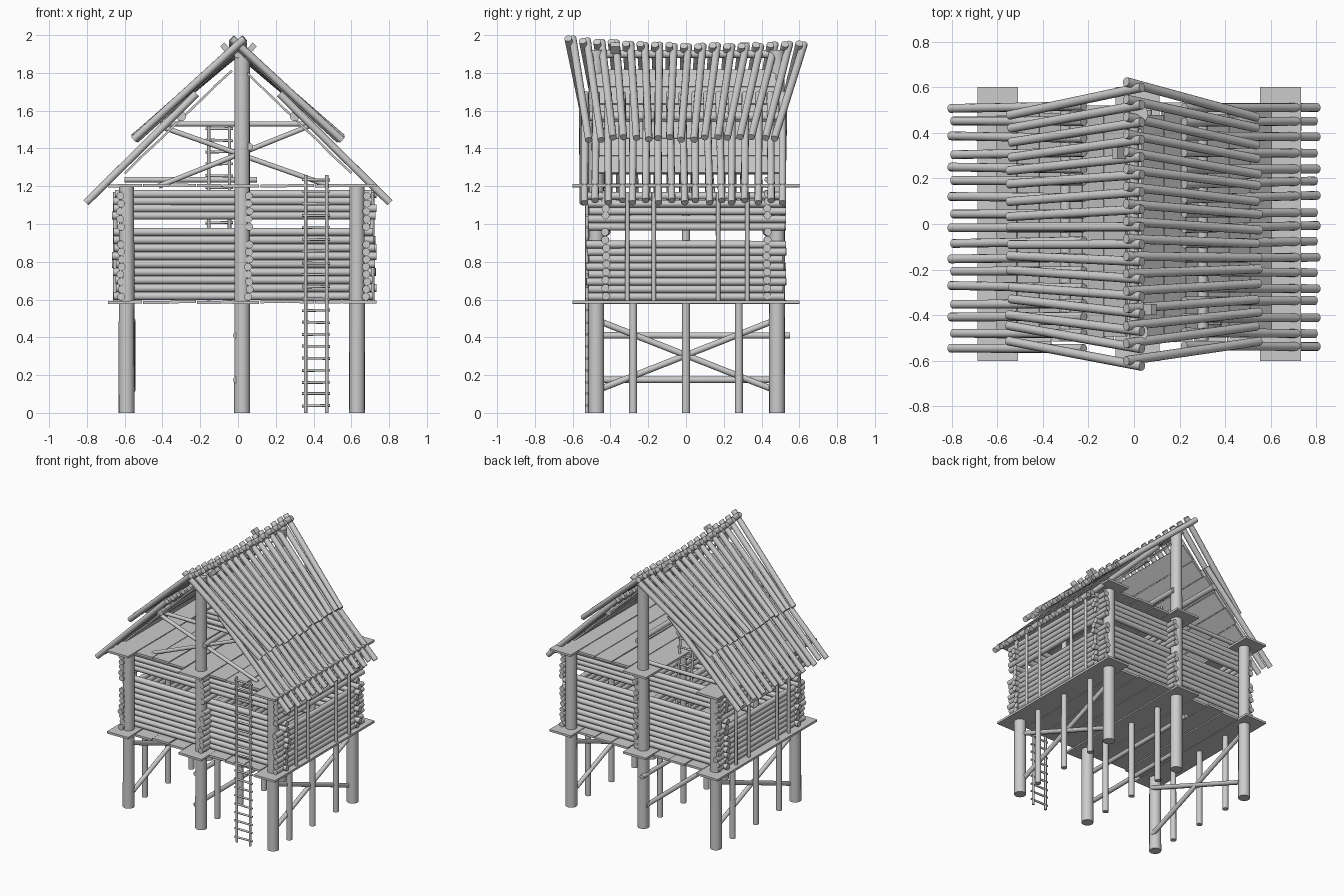
import bpy, bmesh, random
from mathutils import Vector, Matrix

if "Cube" in bpy.data.objects:
    bpy.data.objects.remove(bpy.data.objects["Cube"])

random.seed(4)


def jit(a):
    return random.uniform(-a, a)


def finish(name, bm):
    me = bpy.data.meshes.new(name)
    bm.to_mesh(me)
    bm.free()
    ob = bpy.data.objects.new(name, me)
    bpy.context.collection.objects.link(ob)
    return ob


def logs(name, rods, sides=12):
    """One object made of round logs, each given as (start, end, radius)."""
    bm = bmesh.new()
    for p, q, r in rods:
        p, q = Vector(p), Vector(q)
        d = q - p
        m = Matrix.Translation((p + q) / 2) @ d.to_track_quat('Z', 'Y').to_matrix().to_4x4()
        bmesh.ops.create_cone(bm, cap_ends=True, segments=sides, radius1=r,
                              radius2=r * 0.96, depth=d.length, matrix=m)
    for f in bm.faces:
        f.smooth = len(f.verts) == 4
    for e in bm.edges:
        e.smooth = all(f.smooth for f in e.link_faces)
    return finish(name, bm)


def boards(name, items):
    """One object made of boxes, each given as (centre, size, tilt about y)."""
    bm = bmesh.new()
    for c, s, tilt in items:
        m = Matrix.Translation(c) @ Matrix.Rotation(tilt, 4, 'Y') @ Matrix.Diagonal((*s, 1))
        bmesh.ops.create_cube(bm, size=1, matrix=m)
    return finish(name, bm)


ROWS = (-0.59, 0.022, 0.63)

# Main posts: short at the corners, tall under the ridge
logs("main_posts", [((x, y, 0), (x, y, 1.92 if i == 1 else 1.2), 0.042)
                    for i, x in enumerate(ROWS) for y in (-0.475, 0.482)], 16)

# Thin stilts under the floor, the middle ones carry the loft
logs("stilts", [((x, y, 0), (x, y, 1.2 if y == 0 else 0.59), 0.021)
                for x in ROWS for y in (-0.28, 0, 0.28)])

# Cross braces on the outer rows, level rails on the middle row
braces = []
for x in (-0.56, 0.612):
    braces += [((x, -0.47, 0.12), (x, 0.47, 0.49), 0.017),
               ((x, -0.47, 0.49), (x, 0.47, 0.12), 0.017)]
braces += [((-0.01, -0.5, 0.41), (-0.01, 0.55, 0.41), 0.017),
           ((-0.01, -0.5, 0.175), (-0.01, 0.5, 0.175), 0.017)]
logs("stilt_braces", braces)


# Floor and loft planks
def deck(name, z, hatch):
    edges = (-0.69, -0.505, -0.36, -0.22, -0.085, 0.115, 0.26, 0.405, 0.55, 0.735)
    items = []
    for i, (a, b) in enumerate(zip(edges, edges[1:])):
        wide = i in (0, 4, 8)
        y0 = -0.6 if wide else -0.525 + jit(0.012)
        y1 = 0.6 if wide else 0.525 + jit(0.012)
        if hatch and i in (1, 2, 3):
            y1 = 0.1
        items.append((((a + b) / 2, (y0 + y1) / 2, z + jit(0.003)),
                      (b - a - 0.006, y1 - y0, 0.016), jit(0.012)))
    boards(name, items)


deck("floor_planks", 0.587, False)
deck("loft_planks", 1.203, True)

# Log walls with a long viewing gap
front_z = [0.618 + 0.0425 * i for i in range(9)] + [1.045 + 0.038 * i for i in range(4)]
side_z = [0.615 + 0.0395 * i for i in range(8)] + [0.985 + 0.041 * i for i in range(5)]
for name, y in (("front_wall", -0.425), ("back_wall", 0.43)):
    logs(name, [((-0.655 + jit(0.012), y + jit(0.004), z), (0.72 + jit(0.014), y + jit(0.004), z),
                 0.0215) for z in front_z])
for name, x in (("left_wall", -0.62), ("right_wall", 0.68), ("middle_wall", 0.058)):
    logs(name, [((x + jit(0.005), -0.522 + jit(0.01), z), (x + jit(0.005), 0.522 + jit(0.01), z),
                 0.0205) for z in side_z])

# Upright battens on the side walls
logs("wall_battens", [((x, y, 0.59), (x, y, 1.17), 0.012)
                      for x in (-0.65, 0.71) for y in (-0.31, -0.17, 0.17, 0.325)])

# Gable bracing at the front and low rail at the back
logs("gable_braces", [((-0.41, -0.43, 1.53), (0.38, -0.43, 1.53), 0.014),
                      ((-0.42, -0.44, 1.2), (0.38, -0.44, 1.52), 0.014),
                      ((-0.39, -0.42, 1.51), (0.46, -0.42, 1.21), 0.014),
                      ((-0.6, 0.43, 1.235), (0.1, 0.43, 1.235), 0.015)])

# Ridge beam, purlins and eave beams
beams = [((0.0, -0.52, 1.9), (0.0, 0.52, 1.9), 0.022),
         ((0.06, -0.5, 1.41), (0.06, 0.5, 1.41), 0.02)]
for s in (-1, 1):
    beams.append(((s * 0.3, -0.51, 1.57), (s * 0.3, 0.51, 1.57), 0.026))
logs("roof_beams", beams)

# Roof: boards below, then a lower and an upper layer of poles on both slopes
N = 17
sheath, lower, upper = [], [], []
for s in (-1, 1):
    for i in range(6):
        x = 0.08 + 0.095 * i
        sheath.append(((s * x, jit(0.015), 1.845 - 0.96 * x), (0.128, 0.98, 0.012),
                       s * (0.765 + jit(0.03))))
    for i in range(N):
        t = 2 * i / (N - 1) - 1
        sag = 0.022 * t * t - 0.012 * t - 0.02
        shift = s * 0.012
        upper.append(((-s * 0.035, 0.612 * t + shift, 1.965 + sag + jit(0.004)),
                      (s * (0.545 + jit(0.008)), 0.495 * t - 0.02 + jit(0.01), 1.452 + jit(0.008)),
                      0.0205))
        e = 0.012 * (i % 2)
        yl = 0.525 * t - 0.015
        lower.append(((s * 0.22, yl * 1.0 + jit(0.008), 1.69),
                      (s * (0.805 - e), yl + jit(0.01), 1.112 + e), 0.02))
boards("roof_boards", sheath)
logs("lower_roof_poles", lower)
logs("upper_roof_poles", upper)

# Short pegs pinning the ridge
boards("ridge_pegs", [((0.07, -0.375, 1.93), (0.03, 0.05, 0.055), 0.75),
                      ((-0.065, 0.31, 1.93), (0.03, 0.05, 0.055), -0.75)])


# Ladders: outside at the front, inside up to the loft
def ladder(name, x0, x1, bottom, top, step):
    rods = []
    lo, hi = Vector((0, *bottom)), Vector((0, *top))
    for x in (x0, x1):
        rods.append((lo + Vector((x, 0, 0)), hi + Vector((x, 0, 0)), 0.0095))
    n = int((hi - lo).length / step)
    for i in range(n):
        p = lo.lerp(hi, (i + 0.6) / n)
        rods.append((p + Vector((x0 - 0.018, 0, jit(0.003))),
                     p + Vector((x1 + 0.018, 0, jit(0.003))), 0.0075))
    logs(name, rods, 8)


ladder("front_ladder", 0.358, 0.47, (-0.525, 0), (-0.525, 1.26), 0.061)
ladder("loft_ladder", -0.155, -0.045, (0.2, 0.595), (0.11, 1.53), 0.061)
